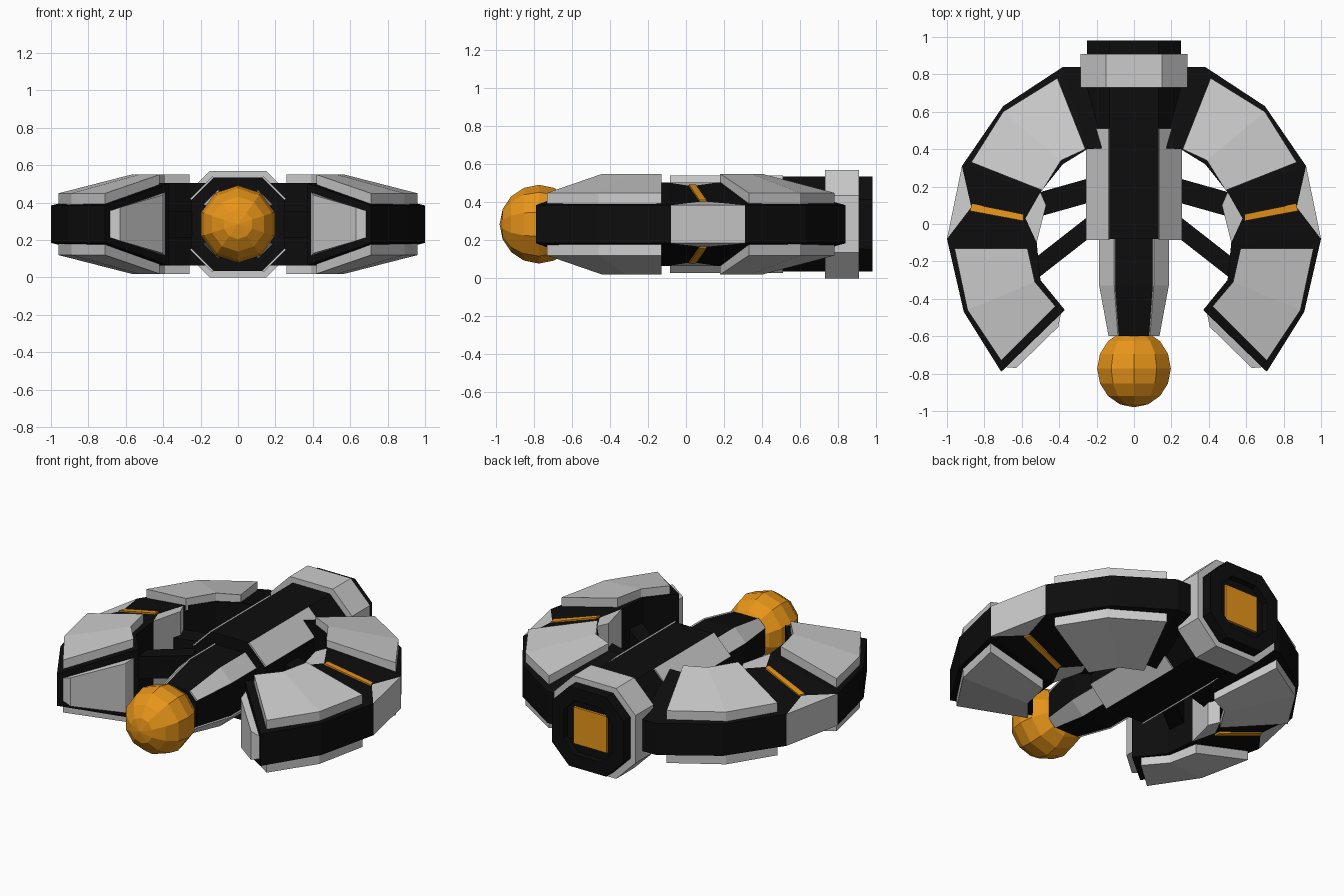
import bpy, bmesh, math
from mathutils import Matrix

if "Cube" in bpy.data.objects:
    bpy.data.objects.remove(bpy.data.objects["Cube"])

ZC = 0.285  # mid height: everything mirrors about this plane


def material(name, rgb):
    m = bpy.data.materials.new(name)
    m.diffuse_color = (*rgb, 1)
    m.use_nodes = True
    m.node_tree.nodes["Principled BSDF"].inputs["Base Color"].default_value = m.diffuse_color
    return m


BLACK = material("black", (0.004, 0.004, 0.004))
AMBER = material("amber", (0.8, 0.3, 0.01))


def finish(name, bm, mat=None, mirror=(False, False, False)):
    bmesh.ops.recalc_face_normals(bm, faces=bm.faces)
    me = bpy.data.meshes.new(name)
    bm.to_mesh(me)
    bm.free()
    ob = bpy.data.objects.new(name, me)
    bpy.context.collection.objects.link(ob)
    ob.location.z = ZC
    if mat:
        me.materials.append(mat)
    if any(mirror):
        mod = ob.modifiers.new("mirror", 'MIRROR')
        mod.use_axis = mirror
        mod.use_mirror_merge = False
    return ob


def loft(name, rings, mat=None, mirror=(False, False, False)):
    """Skin a chain of equal-sized point rings and cap both ends."""
    bm = bmesh.new()
    rows = [[bm.verts.new(p) for p in r] for r in rings]
    n = len(rows[0])
    for a, b in zip(rows, rows[1:]):
        for i in range(n):
            j = (i + 1) % n
            bm.faces.new((a[i], a[j], b[j], b[i]))
    bm.faces.new(rows[0])
    bm.faces.new(rows[-1])
    return finish(name, bm, mat, mirror)


def octagon(y, h, c):
    pts = [(c, h), (h, c), (h, -c), (c, -h), (-c, -h), (-h, -c), (-h, c), (-c, h)]
    return [(x, y, z) for x, z in pts]


def upright(pts, z):
    """Plan points given as (x, y), extruded to +-z (one z or one per point)."""
    zs = z if isinstance(z, (list, tuple)) else [z] * len(pts)
    return [[(x, y, s * h) for (x, y), h in zip(pts, zs)] for s in (-1, 1)]


X, XZ = (True, False, False), (True, False, True)

# Central hull with recessed exhaust at the back
loft("hull", [octagon(*r) for r in [
    (-0.60, 0.13, 0.08), (-0.33, 0.18, 0.10), (-0.08, 0.18, 0.10), (-0.08, 0.25, 0.13),
    (0.98, 0.25, 0.13), (0.98, 0.17, 0.09), (0.94, 0.17, 0.09)]], BLACK)
loft("engine_collar", [octagon(0.73, 0.285, 0.15), octagon(0.91, 0.285, 0.15)])
loft("exhaust_glow", [[(x, y, z) for x, z in [(-.115, -.115), (.115, -.115), (.115, .115), (-.115, .115)]]
                      for y in (0.935, 0.955)], AMBER)


# Grey armour strips on the hull's sloped corners
def corner_strip(name, stations):
    e = 0.006
    loft(name, [[(c, y, h), (h, y, c), (h + e, y, c + e), (c + e, y, h + e)]
                for y, h, c in stations], None, XZ)


corner_strip("hull_corner_armour", [(-0.085, 0.25, 0.13), (0.51, 0.25, 0.13)])
corner_strip("nose_corner_armour", [(-0.60, 0.13, 0.08), (-0.33, 0.18, 0.10), (-0.08, 0.18, 0.10)])

# Faceted nose ball, poles along y
bm = bmesh.new()
bmesh.ops.create_uvsphere(bm, u_segments=10, v_segments=8, radius=0.207,
                          matrix=Matrix.Translation((0, -0.773, 0)) @ Matrix.Rotation(math.pi / 2, 4, 'X'))
finish("nose_ball", bm, AMBER)

# Curved wing frame: (outer xy, inner xy, outer half height, inner half height)
sections = [
    ((0.10, 0.84), (0.10, 0.41), 0.10, 0.22),
    ((0.38, 0.84), (0.25, 0.40), 0.10, 0.22),
    ((0.70, 0.63), (0.38, 0.32), 0.10, 0.22),
    ((0.92, 0.31), (0.50, 0.17), 0.10, 0.22),
    ((0.87, 0.09), (0.58, 0.03), 0.12, 0.20),
    ((1.00, -0.08), (0.52, -0.10), 0.10, 0.22),
    ((0.91, -0.47), (0.50, -0.30), 0.10, 0.22),
    ((0.71, -0.79), (0.37, -0.46), 0.10, 0.22)]
loft("wing_frame", [[(*o, -zo), (*o, zo), (*i, zi), (*i, -zi)] for o, i, zo, zi in sections], BLACK, X)

# Grey wedges filling the notch in the middle of each wing
loft("wing_outer_wedge", upright([(0.92, 0.31), (1.0, -0.08), (0.87, 0.09)], [0.10, 0.10, 0.12]), None, X)
loft("wing_inner_wedge", upright([(0.50, 0.17), (0.47, 0.10), (0.52, -0.10), (0.58, 0.03)],
                                 [0.22, 0.22, 0.22, 0.20]), None, X)

# Amber light strip across the notch
strip = [((0.865, 0.108), 0.122), ((0.878, 0.07), 0.122), ((0.59, 0.016), 0.202), ((0.59, 0.052), 0.202)]
loft("wing_light_strip", [[(x, y, z + d) for (x, y), z in strip] for d in (-0.02, 0.006)], AMBER, XZ)


# Grey armour plates above and below each wing
def plate(name, pairs):
    loft(name, [[(*i, 0.19), (*i, 0.265), (*o, 0.165), (*o, 0.10)] for i, o in pairs], None, XZ)


plate("rear_wing_plate", [((0.26, 0.40), (0.41, 0.78)), ((0.39, 0.34), (0.70, 0.60)),
                          ((0.49, 0.18), (0.87, 0.33))])
plate("front_wing_plate", [((0.57, -0.13), (0.96, -0.13)), ((0.53, -0.31), (0.89, -0.46)),
                           ((0.42, -0.44), (0.71, -0.73))])

# Bevelled grey cap on each wing tip
loft("wing_tip_cap", [
    [(a[0], a[1], -za), (a[0], a[1], za), (b[0], b[1], zb), (b[0], b[1], -zb)]
    for a, za, b, zb in [((0.39, -0.475), 0.17, (0.69, -0.765), 0.07),
                         ((0.405, -0.55), 0.155, (0.63, -0.77), 0.09)]], None, X)

# Struts joining hull and wing
for name, pts in [
        ("rear_strut", [(0.22, 0.25), (0.22, 0.12), (0.54, 0.03), (0.54, 0.16)]),
        ("front_strut", [(0.22, 0.06), (0.22, -0.06), (0.54, -0.31), (0.54, -0.19)])]:
    loft(name, upright(pts, 0.07), BLACK, X)
